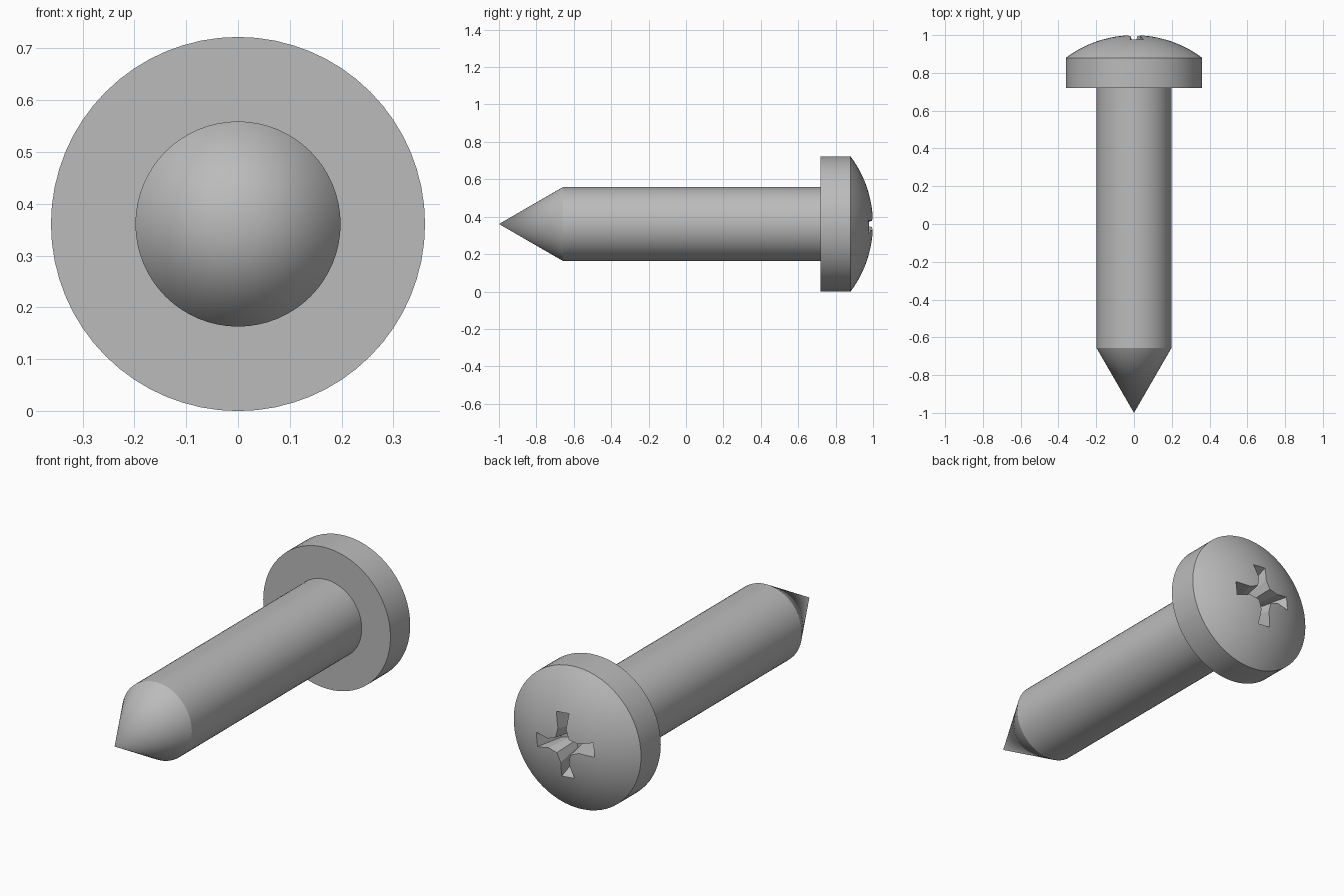
import bpy, bmesh, math
from mathutils import Matrix, Vector

if "Cube" in bpy.data.objects:
    bpy.data.objects.remove(bpy.data.objects["Cube"], do_unlink=True)

SEGMENTS = 64
HEAD_R, SHANK_R = 0.361, 0.198
RIM_FRONT, RIM_BACK = 0.72, 0.88

steel = bpy.data.materials.new("grey steel")
steel.use_nodes = True
GREY = (0.5, 0.5, 0.5, 1)
steel.diffuse_color = GREY
steel.node_tree.nodes["Principled BSDF"].inputs["Base Color"].default_value = GREY


def finish(name, bm):
    bmesh.ops.recalc_face_normals(bm, faces=bm.faces)
    mesh = bpy.data.meshes.new(name)
    bm.to_mesh(mesh)
    bm.free()
    mesh.materials.append(steel)
    obj = bpy.data.objects.new(name, mesh)
    obj.location.z = HEAD_R
    bpy.context.collection.objects.link(obj)
    return obj


def lathe(name, profile):
    """Spin a (radius, y) profile around the y axis."""
    bm = bmesh.new()
    verts = [bm.verts.new((r, y, 0)) for r, y in profile]
    edges = [bm.edges.new(pair) for pair in zip(verts, verts[1:])]
    bmesh.ops.spin(bm, geom=verts + edges, cent=(0, 0, 0), axis=(0, 1, 0),
                   angle=math.tau, steps=SEGMENTS, use_merge=True)
    bmesh.ops.remove_doubles(bm, verts=bm.verts, dist=1e-5)
    return finish(name, bm)


def smooth(obj):
    bpy.ops.object.select_all(action="DESELECT")
    obj.select_set(True)
    bpy.context.view_layer.objects.active = obj
    bpy.ops.object.shade_smooth_by_angle(angle=math.radians(25))


# Shank with a conical point
shank = lathe("shank", [(0, -1), (SHANK_R, -0.657), (SHANK_R, RIM_FRONT + 0.02), (0, RIM_FRONT + 0.02)])
smooth(shank)

# Head: flat rim and a shallow spherical dome
rise = 1 - RIM_BACK
dome_r = (HEAD_R ** 2 + rise ** 2) / (2 * rise)
spread = math.asin(HEAD_R / dome_r)
arc = [(dome_r * math.sin(spread * i / 12), 1 - dome_r * (1 - math.cos(spread * i / 12)))
       for i in range(12, -1, -1)]
arc[-1] = (0, 1)
head = lathe("head", [(0, RIM_FRONT), (HEAD_R, RIM_FRONT)] + arc)
smooth(head)


# Cross recess cutter: four flared arms, tapering inward with depth
def cross_ring(bm, y, reach):
    arm = [(-0.037, 0.167), (0.037, 0.167), (0.023, 0.085), (0.037, 0.037), (0.085, 0.023)]
    quarter = [(x, z) for x, z in arm[:4]] + [arm[4]]
    ring = []
    for k in range(4):
        turn = Matrix.Rotation(k * math.pi / 2 + math.radians(5.5), 3, "Y")
        for x, z in quarter:
            ring.append(bm.verts.new(turn @ Vector((x * reach, y, z * reach))))
    return ring


bm = bmesh.new()
outer, inner = cross_ring(bm, 1.02, 1.09), cross_ring(bm, 0.86, 0.65)
bm.faces.new(outer)
bm.faces.new(inner)
for i in range(len(outer)):
    j = (i + 1) % len(outer)
    bm.faces.new((outer[i], outer[j], inner[j], inner[i]))
cutter = finish("recess_cutter", bm)
cutter.hide_render = True
cutter.hide_set(True)

cut = head.modifiers.new("cross recess", "BOOLEAN")
cut.operation = "DIFFERENCE"
cut.solver = "EXACT"
cut.object = cutter
# Keep the recess edges crisp
head.modifiers.move(len(head.modifiers) - 1, 0)
